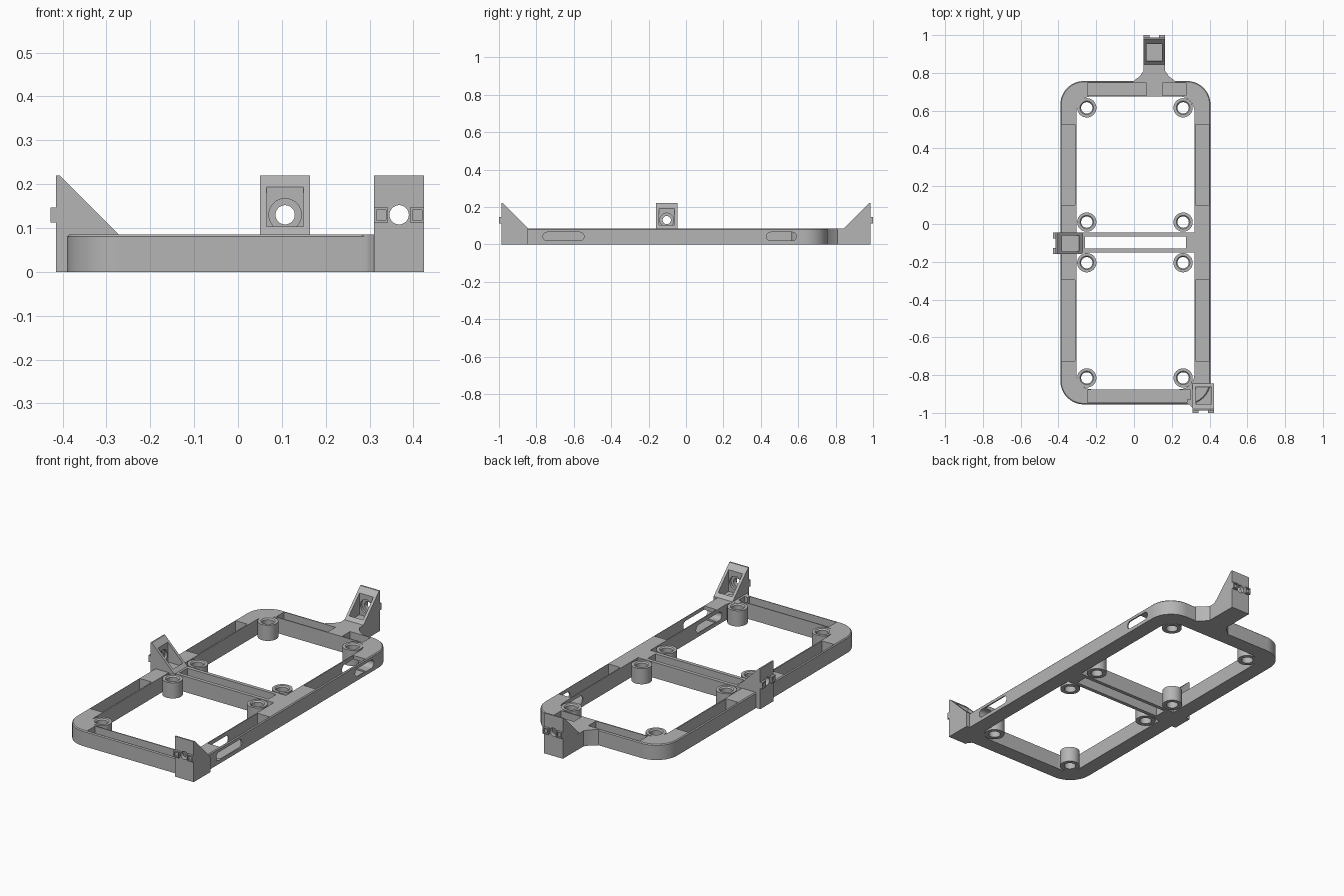
import bpy, bmesh, math
from mathutils import Matrix

cube = bpy.data.objects.get("Cube")
if cube:
    bpy.data.objects.remove(cube, do_unlink=True)

H = 0.085      # frame height
TOP = 0.22     # bracket height

mat = bpy.data.materials.new("plain grey")
mat.use_nodes = True
GREY = (0.46, 0.46, 0.46, 1)
mat.diffuse_color = GREY
mat.node_tree.nodes["Principled BSDF"].inputs["Base Color"].default_value = GREY


def finish(name, bm):
    bmesh.ops.recalc_face_normals(bm, faces=bm.faces)
    me = bpy.data.meshes.new(name)
    bm.to_mesh(me)
    bm.free()
    me.materials.append(mat)
    ob = bpy.data.objects.new(name, me)
    bpy.context.collection.objects.link(ob)
    return ob


def prism(name, pts, z0, z1, chamfer=0):
    """Extrude a flat outline from z0 to z1, with an optional top chamfer."""
    bm = bmesh.new()
    base = bm.faces.new([bm.verts.new((x, y, z0)) for x, y in pts])
    ext = bmesh.ops.extrude_face_region(bm, geom=[base])["geom"]
    top = [v for v in ext if isinstance(v, bmesh.types.BMVert)]
    bmesh.ops.translate(bm, verts=top, vec=(0, 0, z1 - z0))
    if chamfer:
        edges = [e for e in bm.edges if all(v.co.z > z1 - 1e-5 for v in e.verts)]
        bmesh.ops.bevel(bm, geom=edges, offset=chamfer, segments=1, affect='EDGES')
    return finish(name, bm)


def rounded(x0, x1, y0, y1, r, n=10):
    """Rectangle outline with round corners."""
    if r == 0:
        return [(x0, y0), (x1, y0), (x1, y1), (x0, y1)]
    pts = []
    corners = [(x1 - r, y1 - r), (x0 + r, y1 - r), (x0 + r, y0 + r), (x1 - r, y0 + r)]
    for k, (cx, cy) in enumerate(corners):
        for i in range(n + 1):
            a = math.pi / 2 * (k + i / n)
            pts.append((cx + r * math.cos(a), cy + r * math.sin(a)))
    return pts


def box(x0, x1, y0, y1, z0, z1, r=0):
    return prism("helper", rounded(x0, x1, y0, y1, r), z0, z1)


def circle(r, n=32):
    return [(r * math.cos(2 * math.pi * i / n), r * math.sin(2 * math.pi * i / n))
            for i in range(n)]


def combine(ob, others, op='DIFFERENCE'):
    """Apply booleans to the object and remove the helpers."""
    for other in others:
        mod = ob.modifiers.new("boolean", 'BOOLEAN')
        mod.operation, mod.object, mod.solver = op, other, 'EXACT'
        with bpy.context.temp_override(object=ob, active_object=ob):
            bpy.ops.object.modifier_apply(modifier=mod.name)
        bpy.data.objects.remove(other, do_unlink=True)


def smooth(ob):
    for o in bpy.context.selected_objects:
        o.select_set(False)
    ob.select_set(True)
    bpy.context.view_layer.objects.active = ob
    bpy.ops.object.shade_smooth_by_angle(angle=math.radians(30))


# Rounded frame with a neck for the rear bracket
frame = prism("frame", rounded(-0.39, 0.405, -0.955, 0.757, 0.125, 16), 0, H, 0.005)
neck = prism("helper", [(-0.005, 0.73), (0.22, 0.73), (0.22, 0.755), (0.185, 0.782),
                        (0.165, 0.81), (0.165, 0.86), (0.05, 0.86), (0.05, 0.81),
                        (0.03, 0.782), (-0.005, 0.755)], 0, H)
combine(frame, [neck], 'UNION')

# Two bays, the slot in the cross bar, and the hollow rails
cuts = [box(-0.305, 0.32, -0.045, 0.675, -0.1, 0.2),
        box(-0.305, 0.32, -0.875, -0.15, -0.1, 0.2),
        box(-0.26, 0.275, -0.13, -0.065, -0.1, 0.2)]
for x0 in (-0.384, 0.326):
    for y0, y1 in ((0.1, 0.527), (-0.725, -0.297)):
        cuts.append(box(x0, x0 + 0.072, y0, y1, 0.012, 0.2))
for x0, x1, y0 in ((-0.245, 0.065, 0.681), (0.152, 0.275, 0.681), (-0.245, 0.3, -0.946)):
    cuts.append(box(x0, x1, y0, y0 + 0.066, 0.012, 0.2))

# Strap slots through the left rail
for y0, y1 in ((-0.765, -0.545), (0.43, 0.59)):
    slot = prism("helper", rounded(-0.065, -0.02, y0, y1, 0.022), 0.3, 0.45)
    slot.data.transform(Matrix.Rotation(math.pi / 2, 4, 'Y'))
    cuts.append(slot)
combine(frame, cuts)
smooth(frame)

# Fillets that fill the outer corners of the bays
for sx, x in ((-1, -0.305), (1, 0.32)):
    for sy, y in ((-1, -0.875), (1, 0.675)):
        r = 0.08
        arc = [(x - sx * r * (1 - math.cos(a)), y - sy * r * (1 - math.sin(a)))
               for a in [math.pi / 2 * i / 8 for i in range(9)]]
        smooth(prism("corner_fillet", [(x, y)] + arc, 0, H))


# Screw bosses
def boss(x, y):
    bm = bmesh.new()
    profile = [(0.03, 0), (0.051, 0), (0.051, H), (0.036, H), (0.03, H - 0.007)]
    vs = [bm.verts.new((r, 0, z)) for r, z in profile]
    es = [bm.edges.new((vs[i], vs[(i + 1) % len(vs)])) for i in range(len(vs))]
    bmesh.ops.spin(bm, geom=vs + es, cent=(0, 0, 0), axis=(0, 0, 1),
                   angle=2 * math.pi, steps=32)
    bmesh.ops.remove_doubles(bm, verts=bm.verts, dist=1e-5)
    ob = finish("screw_boss", bm)
    ob.location = (x, y, 0)
    smooth(ob)


for bx in (-0.25, 0.26):
    for by in (0.615, 0.01, -0.205, -0.815):
        boss(bx, by)


# Wedge brackets: built facing +y with the outer face at y = 0
def bracket(name, x, y, turn):
    w = 0.057
    side = Matrix(((0, 0, 1, 0), (1, 0, 0, 0), (0, 1, 0, 0), (0, 0, 0, 1)))
    ob = prism(name, [(0, 0), (0, TOP), (-0.008, TOP), (-0.143, H), (-0.143, 0)], -w, w)
    ob.data.transform(side)
    hole = prism("helper", circle(0.022), -0.1, 0.1)
    bore = prism("helper", circle(0.037), 0.022, 0.06)
    for c in (hole, bore):
        c.data.transform(Matrix.Translation((0, 0, 0.13)) @ Matrix.Rotation(math.pi / 2, 4, 'X'))
    combine(ob, [box(-0.042, 0.042, -0.125, -0.035, 0.075, 0.3), bore, hole])
    # Clips beside the hole, each with a shallow window
    parts = [ob]
    for s in (-1, 1):
        cx = s * 0.041
        clip = box(cx - 0.016, cx + 0.016, -0.005, 0.013, 0.112, 0.147)
        combine(clip, [box(cx - 0.011, cx + 0.011, 0.004, 0.03, 0.118, 0.141)])
        clip.name = name + "_clip"
        parts.append(clip)
    for p in parts:
        p.data.transform(Matrix.Translation((x, y, 0)) @ Matrix.Rotation(turn, 4, 'Z'))
        smooth(p)


bracket("rear_bracket", 0.1075, 0.987, 0)
bracket("front_corner_bracket", 0.3675, -0.987, math.pi)
bracket("right_side_bracket", -0.415, -0.103, math.pi / 2)

# Flare joining the corner bracket to the front rail
prism("corner_flare", [(0.28, -0.95), (0.295, -0.958), (0.311, -0.975), (0.33, -0.975),
                       (0.33, -0.93), (0.28, -0.93)], 0, H)
